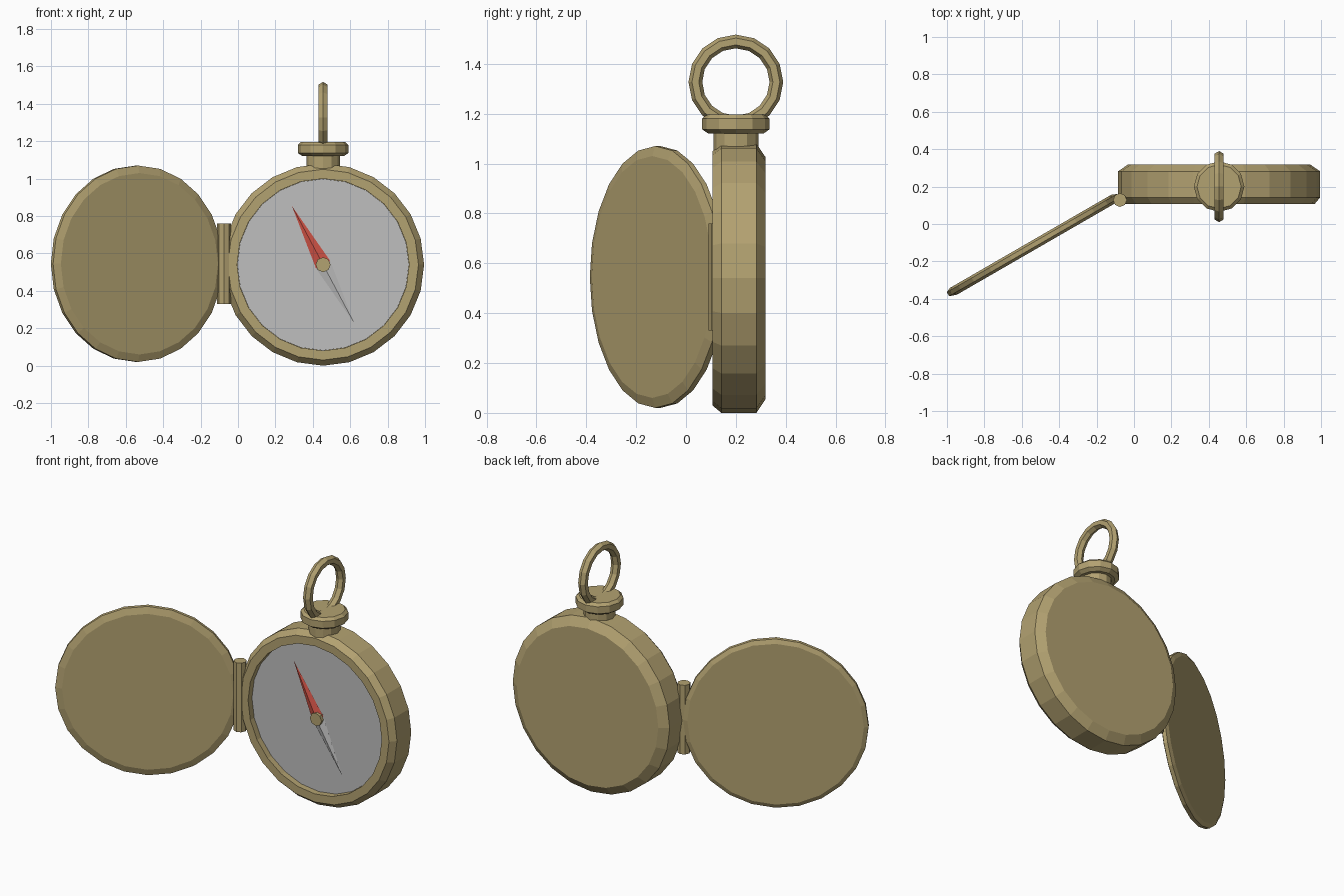
import bpy, bmesh, math
from mathutils import Matrix, Vector

if "Cube" in bpy.data.objects:
    bpy.data.objects.remove(bpy.data.objects["Cube"])


def material(name, rgb):
    m = bpy.data.materials.new(name)
    m.diffuse_color = (*rgb, 1)
    m.use_nodes = True
    m.node_tree.nodes["Principled BSDF"].inputs["Base Color"].default_value = m.diffuse_color
    return m


BRASS = material("brass", (0.45, 0.36, 0.165))
GREY = material("dial_grey", (0.52, 0.52, 0.52))
RED = material("needle_red", (0.62, 0.085, 0.06))


def finish(name, bm, mat, matrix):
    bmesh.ops.recalc_face_normals(bm, faces=bm.faces)
    mesh = bpy.data.meshes.new(name)
    bm.to_mesh(mesh)
    bm.free()
    mesh.materials.append(mat)
    ob = bpy.data.objects.new(name, mesh)
    ob.matrix_world = matrix
    bpy.context.collection.objects.link(ob)
    return ob


def lathe(name, profile, sides, mat, matrix):
    """Turn (radius, height) points around local z and cap both ends."""
    bm = bmesh.new()
    rings = [[bm.verts.new((r * math.cos(a), r * math.sin(a), h))
              for a in (math.tau * i / sides for i in range(sides))]
             for r, h in profile]
    for low, high in zip(rings, rings[1:]):
        for i in range(sides):
            j = (i + 1) % sides
            bm.faces.new((low[i], low[j], high[j], high[i]))
    bm.faces.new(rings[0])
    bm.faces.new(rings[-1])
    return finish(name, bm, mat, matrix)


def move(x, y, z):
    return Matrix.Translation((x, y, z))


CX, CZ = 0.455, 0.54
FACING = Matrix.Rotation(math.radians(90), 4, 'X')   # local z points to the front
body_place = move(CX, 0.212, CZ) @ FACING

# Case with bevelled rims and a recessed front
lathe("case", [(0.487, -0.106), (0.54, -0.07), (0.54, 0.07),
               (0.51, 0.106), (0.46, 0.106), (0.46, 0.06)], 24, BRASS, body_place)
lathe("dial", [(0.459, 0.061), (0.459, 0.069)], 24, GREY, body_place)


# Needle halves: ridged points on either side of the hub
def needle(name, mat, angle):
    bm = bmesh.new()
    tip, left, right, ridge = [bm.verts.new(Vector(c)) for c in
                               ((0, 0.355, 0.076), (-0.043, 0, 0.076),
                                (0.043, 0, 0.076), (0, 0, 0.092))]
    for f in ((tip, left, ridge), (tip, ridge, right), (left, right, ridge), (tip, right, left)):
        bm.faces.new(f)
    finish(name, bm, mat, body_place @ Matrix.Rotation(math.radians(angle), 4, 'Z'))


needle("needle_north", RED, 28)
needle("needle_south", GREY, 208)
lathe("needle_hub", [(0.04, 0.069), (0.04, 0.098)], 8, BRASS, body_place)

# Open lid, swung on the hinge
lid_place = move(-0.54, -0.113, 0.545) @ Matrix.Rotation(math.radians(30), 4, 'Z') @ FACING
lathe("lid", [(0.50, -0.024), (0.525, -0.012), (0.525, 0.012), (0.485, 0.026)],
      24, BRASS, lid_place)

# Hinge barrel
lathe("hinge", [(0.037, 0.33), (0.037, 0.76)], 8, BRASS, move(-0.075, 0.128, 0))

# Crown stem and cap
lathe("stem", [(0.09, 1.04), (0.09, 1.125)], 12, BRASS, move(CX, 0.2, 0))
lathe("crown", [(0.11, 1.12), (0.135, 1.137), (0.135, 1.18), (0.118, 1.196)],
      12, BRASS, move(CX, 0.2, 0))

# Hanging ring
bpy.ops.mesh.primitive_torus_add(major_segments=16, minor_segments=6,
                                 major_radius=0.1625, minor_radius=0.0275,
                                 location=(CX, 0.2, 1.327),
                                 rotation=(0, math.radians(90), 0))
ring = bpy.context.object
ring.name = "hanging_ring"
ring.data.materials.append(BRASS)
